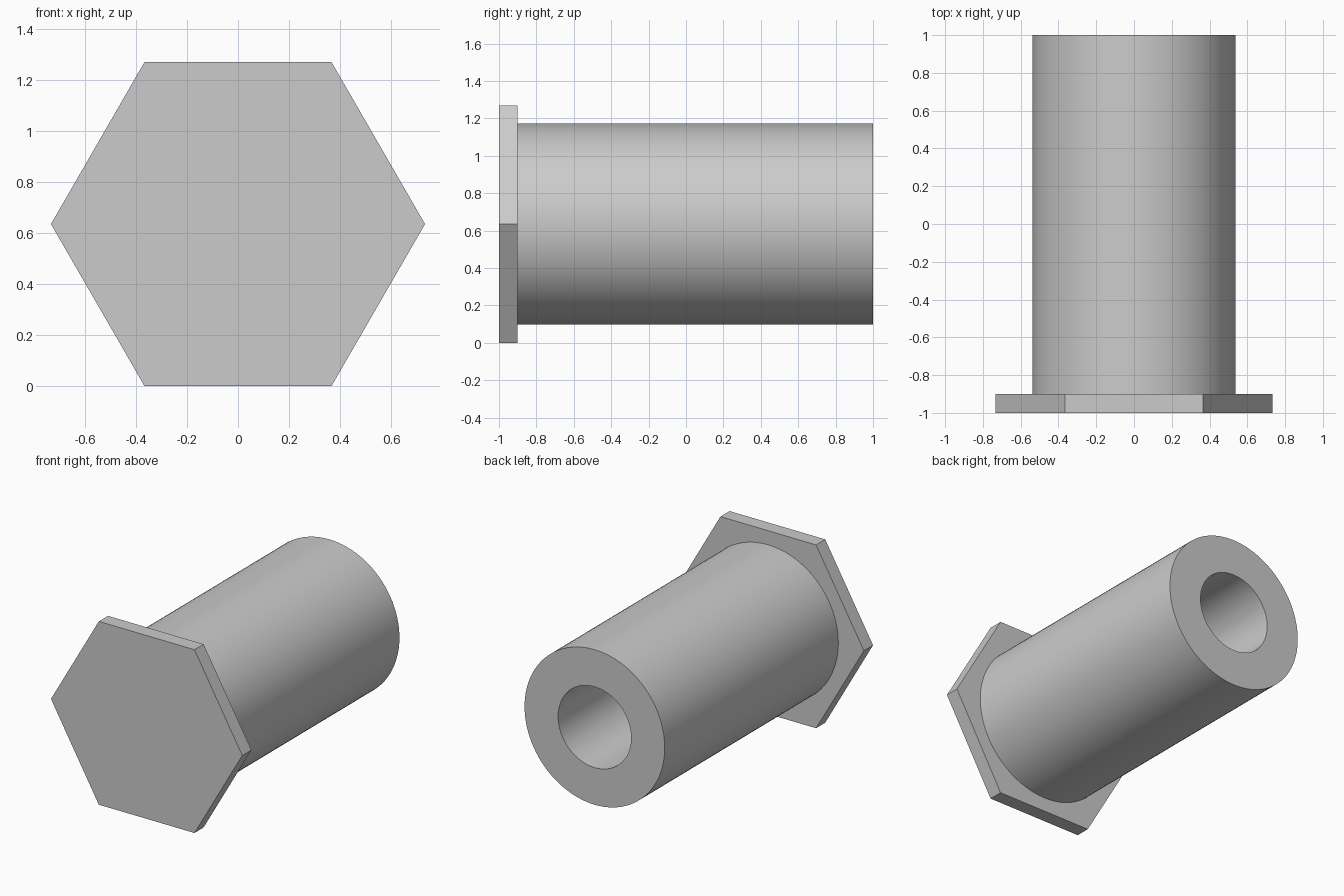
import bpy
import bmesh
import math
from mathutils import Matrix, Vector

cube = bpy.data.objects.get("Cube")
if cube:
    bpy.data.objects.remove(cube, do_unlink=True)

HEX_RADIUS = 0.733
CENTRE_Z = HEX_RADIUS * math.cos(math.pi / 6)
FRONT, SHOULDER, BACK = -1.0, -0.9, 1.0
SHANK_RADIUS, BORE_RADIUS = 0.537, 0.28
SEGMENTS = 96

grey = bpy.data.materials.new("plain_grey")
grey.use_nodes = True
colour = (0.6, 0.6, 0.6, 1)
grey.diffuse_color = colour
grey.node_tree.nodes["Principled BSDF"].inputs["Base Color"].default_value = colour


def finish(bm, name):
    bmesh.ops.recalc_face_normals(bm, faces=bm.faces)
    mesh = bpy.data.meshes.new(name)
    bm.to_mesh(mesh)
    bm.free()
    mesh.materials.append(grey)
    obj = bpy.data.objects.new(name, mesh)
    obj.location.z = CENTRE_Z
    bpy.context.collection.objects.link(obj)
    return obj


# Hexagonal head with points to the left and right
bm = bmesh.new()
corners = [bm.verts.new((HEX_RADIUS * math.cos(i * math.pi / 3), FRONT,
                         HEX_RADIUS * math.sin(i * math.pi / 3))) for i in range(6)]
face = bm.faces.new(corners)
result = bmesh.ops.extrude_face_region(bm, geom=[face], use_keep_orig=True)
moved = [v for v in result["geom"] if isinstance(v, bmesh.types.BMVert)]
bmesh.ops.translate(bm, verts=moved, vec=(0, SHOULDER - FRONT, 0))
finish(bm, "hex_head")

# Hollow shank: outer wall, end ring and bore, closed by the head
bm = bmesh.new()
profile = [(SHANK_RADIUS, SHOULDER), (SHANK_RADIUS, BACK),
           (BORE_RADIUS, BACK), (BORE_RADIUS, SHOULDER)]
points = [bm.verts.new((r, y, 0)) for r, y in profile]
edges = [bm.edges.new(pair) for pair in zip(points, points[1:] + points[:1])]
bmesh.ops.spin(bm, geom=points + edges, cent=(0, 0, 0), axis=(0, 1, 0),
               angle=math.tau, steps=SEGMENTS, use_merge=True)
bmesh.ops.remove_doubles(bm, verts=bm.verts, dist=0.0001)
# The ring against the head is hidden
hidden = [f for f in bm.faces if all(abs(v.co.y - SHOULDER) < 0.001 for v in f.verts)]
bmesh.ops.recalc_face_normals(bm, faces=bm.faces)
bmesh.ops.delete(bm, geom=hidden, context="FACES_ONLY")
shank = finish(bm, "hollow_shank")

bpy.ops.object.select_all(action="DESELECT")
shank.select_set(True)
bpy.context.view_layer.objects.active = shank
bpy.ops.object.shade_smooth_by_angle(angle=math.radians(30))
